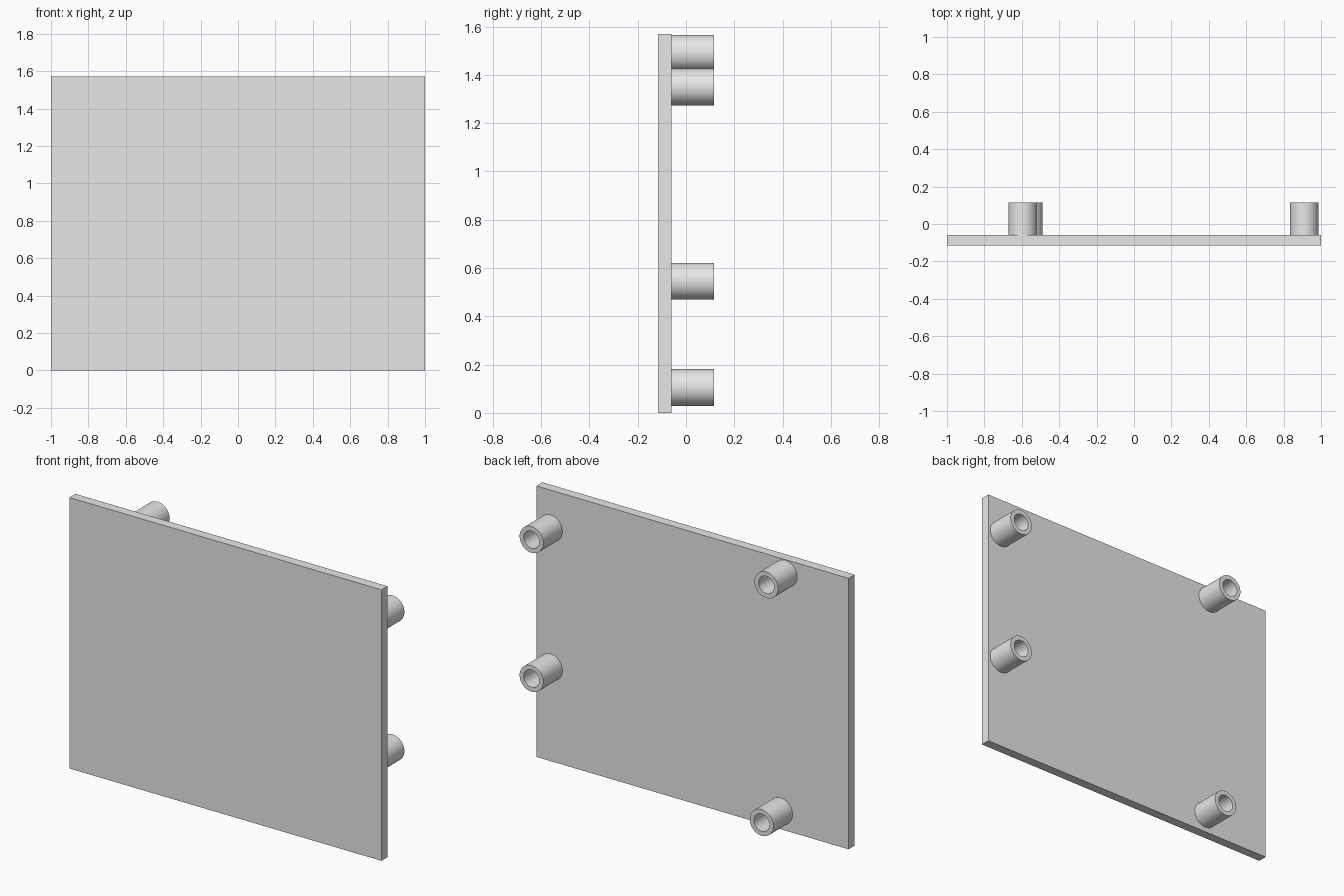
import bpy, bmesh, math
from mathutils import Vector

cube = bpy.data.objects.get("Cube")
if cube:
    bpy.data.objects.remove(cube, do_unlink=True)

# Single grey material
grey = bpy.data.materials.new("light_grey")
grey.use_nodes = True
colour = (0.8, 0.8, 0.8, 1)
grey.diffuse_color = colour
grey.node_tree.nodes["Principled BSDF"].inputs["Base Color"].default_value = colour

FRONT, FACE, BACK = -0.115, -0.06, 0.115   # plate front, plate back, post ends
WIDTH, HEIGHT = 2.0, 1.57
OUTER, INNER = 0.076, 0.05


def add_object(name, bm, location):
    bmesh.ops.recalc_face_normals(bm, faces=bm.faces)
    mesh = bpy.data.meshes.new(name)
    bm.to_mesh(mesh)
    bm.free()
    mesh.materials.append(grey)
    obj = bpy.data.objects.new(name, mesh)
    obj.location = location
    bpy.context.collection.objects.link(obj)
    return obj


def hollow_post(name, x, z):
    """Tube along y, made by spinning its rectangular wall section."""
    bm = bmesh.new()
    section = [(INNER, FACE), (OUTER, FACE), (OUTER, BACK), (INNER, BACK)]
    verts = [bm.verts.new((r, y, 0)) for r, y in section]
    edges = [bm.edges.new((verts[i - 1], verts[i])) for i in range(4)]
    bmesh.ops.spin(bm, geom=verts + edges, cent=Vector(), axis=(0, 1, 0),
                   angle=math.tau, steps=48, use_merge=True)
    bmesh.ops.remove_doubles(bm, verts=bm.verts, dist=0.0001)
    obj = add_object(name, bm, (x, 0, z))
    bpy.ops.object.select_all(action="DESELECT")
    obj.select_set(True)
    bpy.context.view_layer.objects.active = obj
    bpy.ops.object.shade_smooth_by_angle(angle=math.radians(30))


# Flat upright plate
bm = bmesh.new()
bmesh.ops.create_cube(bm, size=1)
bmesh.ops.scale(bm, vec=(WIDTH, FACE - FRONT, HEIGHT), verts=bm.verts)
add_object("plate", bm, (0, (FRONT + FACE) / 2, HEIGHT / 2))

# Mounting posts on the back
for name, x, z in [("upper_left_post", 0.91, 1.35), ("lower_left_post", 0.91, 0.545),
                   ("upper_right_post", -0.595, 1.49), ("lower_right_post", -0.565, 0.105)]:
    hollow_post(name, x, z)
